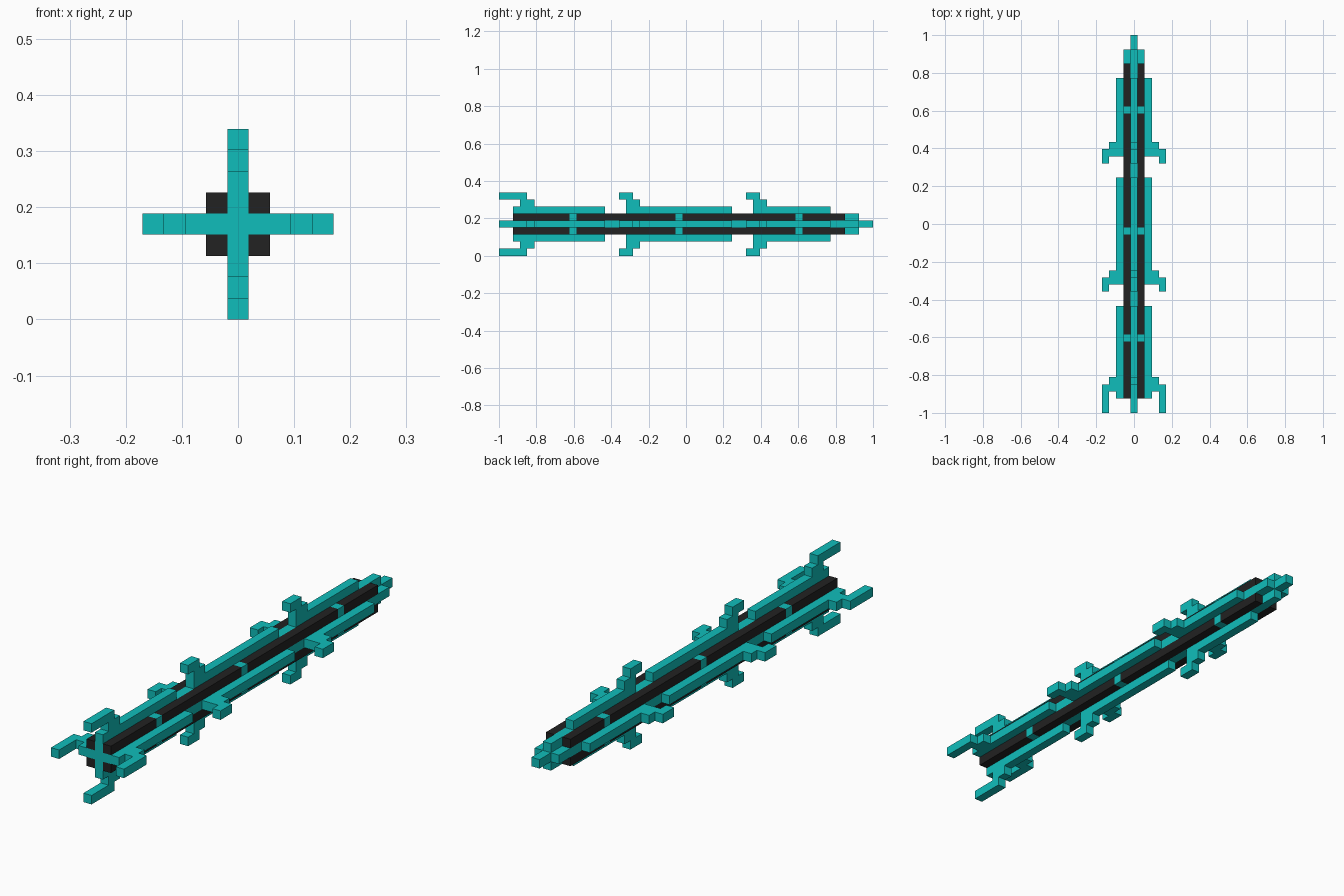
import bpy, bmesh, math
from mathutils import Matrix, Vector

cube = bpy.data.objects.get("Cube")
if cube:
    bpy.data.objects.remove(cube, do_unlink=True)

U = 2 / 53                       # one block
CENTRE = Vector((0, 0, 4.5 * U))  # shaft axis


def material(name, rgb):
    m = bpy.data.materials.new(name)
    m.use_nodes = True
    m.diffuse_color = (*rgb, 1)
    for n in m.node_tree.nodes:
        if n.type == 'BSDF_PRINCIPLED':
            n.inputs["Base Color"].default_value = (*rgb, 1)
    return m


TEAL = material("teal", (0.005, 0.515, 0.497))
BLACK = material("charcoal", (0.016, 0.016, 0.016))


def along(k):
    """Block count from the front end to a y position."""
    return -1 + k * U


def prism(name, profile, mat, turn=0):
    """Extrude a (radius, length) block profile one block thick, turned about the shaft."""
    bm = bmesh.new()
    face = bm.faces.new([bm.verts.new((-U / 2, along(k), r * U)) for r, k in profile])
    ext = bmesh.ops.extrude_face_region(bm, geom=[face])
    moved = [v for v in ext["geom"] if isinstance(v, bmesh.types.BMVert)]
    bmesh.ops.translate(bm, verts=moved, vec=(U, 0, 0))
    bmesh.ops.recalc_face_normals(bm, faces=bm.faces)
    bm.transform(Matrix.Translation(CENTRE) @ Matrix.Rotation(turn, 4, 'Y'))
    mesh = bpy.data.meshes.new(name)
    bm.to_mesh(mesh)
    bm.free()
    mesh.materials.append(mat)
    obj = bpy.data.objects.new(name, mesh)
    bpy.context.collection.objects.link(obj)
    return obj


def rect(r0, r1, k0, k1):
    return [(r0, k0), (r1, k0), (r1, k1), (r0, k1)]


# Blade outline: a low ridge carrying three fins, each with a stepped hook
# (fin start, fin end, step start, hook start, hook end)
outline = [(0.5, 2)]
for f, e, c, t0, t1 in [(2, 15, 3, 0, 4), (18, 33, 18, 17, 19), (36, 47, 36, 35, 37)]:
    outline += [(1.5, f), (2.5, f), (2.5, c), (3.5, c), (3.5, t0), (4.5, t0),
                (4.5, t1), (3.5, t1), (3.5, c + 2), (2.5, c + 2), (2.5, e), (1.5, e)]
outline += [(1.5, 51), (0.5, 51)]
outline = list(dict.fromkeys(outline))

# Central spine with the pointed tip
prism("spine", rect(-0.5, 0.5, 2, 53), TEAL)

# Four blades around the spine
for i, side in enumerate(("top", "left", "bottom", "right")):
    prism(side + "_blade", outline, TEAL, i * math.pi / 2)

# Dark rods in the four corners, split by teal clamps
BREAKS = [2, 10, 11, 25, 26, 42, 43, 49]
for i, corner in enumerate(("top_left", "bottom_left", "bottom_right", "top_right")):
    turn = Matrix.Rotation(i * math.pi / 2, 4, 'Y')
    shift = turn @ Vector((U, 0, 0))
    for j, (k0, k1) in enumerate(zip(BREAKS, BREAKS[1:])):
        part, mat = ("clamp", TEAL) if j % 2 else ("rod", BLACK)
        obj = prism(f"{corner}_{part}_{j // 2 + 1}", rect(0.5, 1.5, k0, k1), mat, i * math.pi / 2)
        obj.data.transform(Matrix.Translation(shift))
